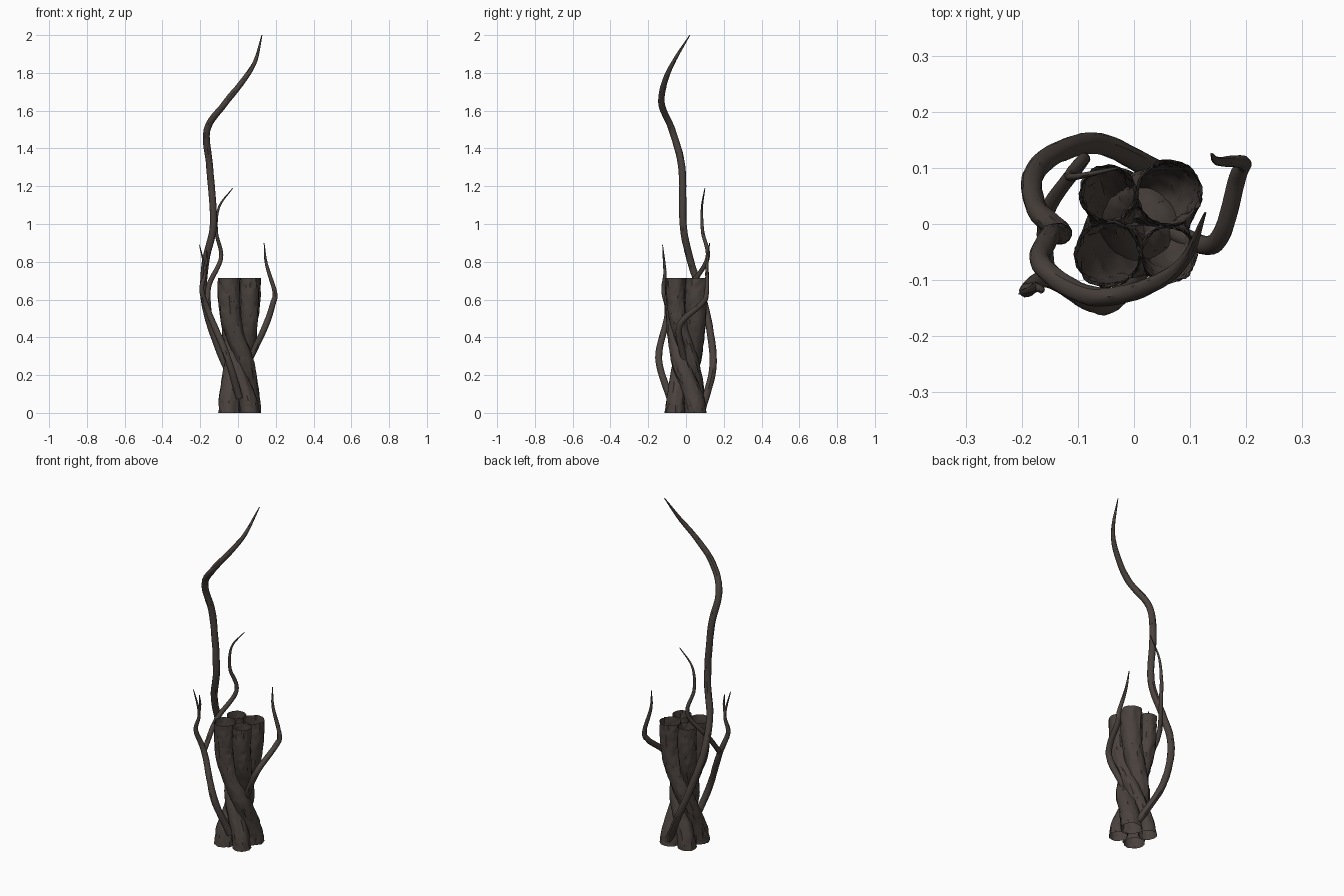
import bpy, bmesh, math
from mathutils import Vector, noise

if "Cube" in bpy.data.objects:
    bpy.data.objects.remove(bpy.data.objects["Cube"])

bark = bpy.data.materials.new("dark brown bark")
bark.diffuse_color = (0.068, 0.054, 0.047, 1)
bark.use_nodes = True
bark.node_tree.nodes["Principled BSDF"].inputs["Base Color"].default_value = bark.diffuse_color


def spline(pts, steps):
    """Catmull-Rom samples through the given points."""
    p = [Vector(q) for q in pts]
    p = [2 * p[0] - p[1]] + p + [2 * p[-1] - p[-2]]
    out = []
    for i in range(1, len(p) - 2):
        a, b, c, d = p[i - 1:i + 3]
        for s in range(steps):
            t = s / steps
            out.append(0.5 * (2 * b + (c - a) * t + (2 * a - 5 * b + 4 * c - d) * t * t
                              + (3 * b - a - 3 * c + d) * t ** 3))
    out.append(p[-2])
    return out


def tube(name, path, radius, sides, seed, hollow=False):
    """Sweep a bark-textured ring along a path; radius is a function of 0..1."""
    bm = bmesh.new()
    rings = []
    last = len(path) - 1
    u = Vector((1, 0, 0))
    for i, c in enumerate(path):
        tan = (path[min(i + 1, last)] - path[max(i - 1, 0)]).normalized()
        if hollow:                     # horizontal rings give level cut ends
            tan = Vector((0, 0, 1))
        u = (u - tan * u.dot(tan)).normalized()
        v = tan.cross(u)
        ring = []
        for k in range(sides):
            a = math.tau * k / sides
            d = u * math.cos(a) + v * math.sin(a)
            n = noise.noise(Vector((d.x * 2.6 + seed * 7, d.y * 2.6, c.z * 9)))
            m = noise.noise(Vector((d.x * 6 + seed * 3, d.y * 6, c.z * 20)))
            crack = max(0, 1 - abs(n) * 5)
            r = radius(i / last) * (1.02 + 0.06 * n + 0.05 * m - 0.09 * crack)
            ring.append(bm.verts.new(c + d * r))
        rings.append(ring)
    for a, b in zip(rings, rings[1:]):
        for k in range(sides):
            j = (k + 1) % sides
            bm.faces.new((a[k], a[j], b[j], b[k]))
    if not hollow:
        bm.faces.new(rings[0][::-1])
        bm.faces.new(rings[-1])
    me = bpy.data.meshes.new(name)
    bm.to_mesh(me)
    bm.free()
    me.materials.append(bark)
    ob = bpy.data.objects.new(name, me)
    bpy.context.collection.objects.link(ob)
    bpy.context.view_layer.objects.active = ob
    ob.select_set(True)
    bpy.ops.object.shade_smooth_by_angle(angle=math.radians(40))
    ob.select_set(False)


# Four open hollow trunks that cross over each other at the waist
seed = 0
for side, sx in (("left", -1), ("right", 1)):
    for face, sy in (("front", -1), ("back", 1)):
        seed += 1
        top_r = 0.0535 + 0.004 * sx * sy
        path = []
        for w, turn, z in ((0.055, 180, 0), (0.047, 172, 0.09), (0.026, 90, 0.27),
                           (0.043, 10, 0.45), (0.053, 0, 0.58), (0.055, 0, 0.715)):
            a = math.atan2(sy, sx) + math.radians(turn)
            path.append((0.008 + 1.414 * w * math.cos(a), 1.414 * w * math.sin(a), z))
        tube(f"trunk_{face}_{side}", spline(path, 14),
             lambda t: top_r - 0.006 * math.sin(math.pi * min(1, t * 1.2)), 32, seed, hollow=True)


# Climbing vines: a few path points, start radius, taper power (high = late taper)
def vine(name, r, power, pts):
    global seed
    seed += 1
    tube(name, spline(pts, 9), lambda t: 0.002 + r * (1 - t ** power), 14, seed)


vine("tall_vine", 0.017, 7, [
    (0.05, 0.09, 0.03), (-0.06, 0.142, 0.24), (-0.135, 0.128, 0.43), (-0.18, 0.085, 0.62),
    (-0.172, 0.025, 0.8), (-0.13, -0.015, 1), (-0.15, -0.022, 1.3), (-0.164, -0.075, 1.5),
    (-0.075, -0.128, 1.63), (0.02, -0.113, 1.75), (0.09, -0.065, 1.86), (0.127, 0.02, 2)])
vine("left_vine", 0.017, 1.9, [
    (0.008, -0.085, 0.08), (-0.055, -0.144, 0.29), (-0.15, -0.098, 0.52), (-0.192, -0.118, 0.65),
    (-0.175, -0.112, 0.75), (-0.204, -0.124, 0.89)])
vine("left_vine_twig", 0.006, 1.5, [
    (-0.176, -0.112, 0.76), (-0.165, -0.117, 0.81), (-0.166, -0.122, 0.865)])
vine("curling_shoot", 0.012, 1.7, [
    (-0.155, -0.095, 0.53), (-0.155, 0.02, 0.67), (-0.09, 0.114, 0.82), (-0.115, 0.088, 0.96),
    (-0.1, 0.085, 1.09), (-0.028, 0.1, 1.19)])
vine("right_vine", 0.015, 2.2, [
    (0.06, -0.01, 0.28), (0.145, -0.034, 0.46), (0.185, 0.085, 0.58), (0.194, 0.11, 0.64),
    (0.15, 0.112, 0.79), (0.138, 0.125, 0.9)])
